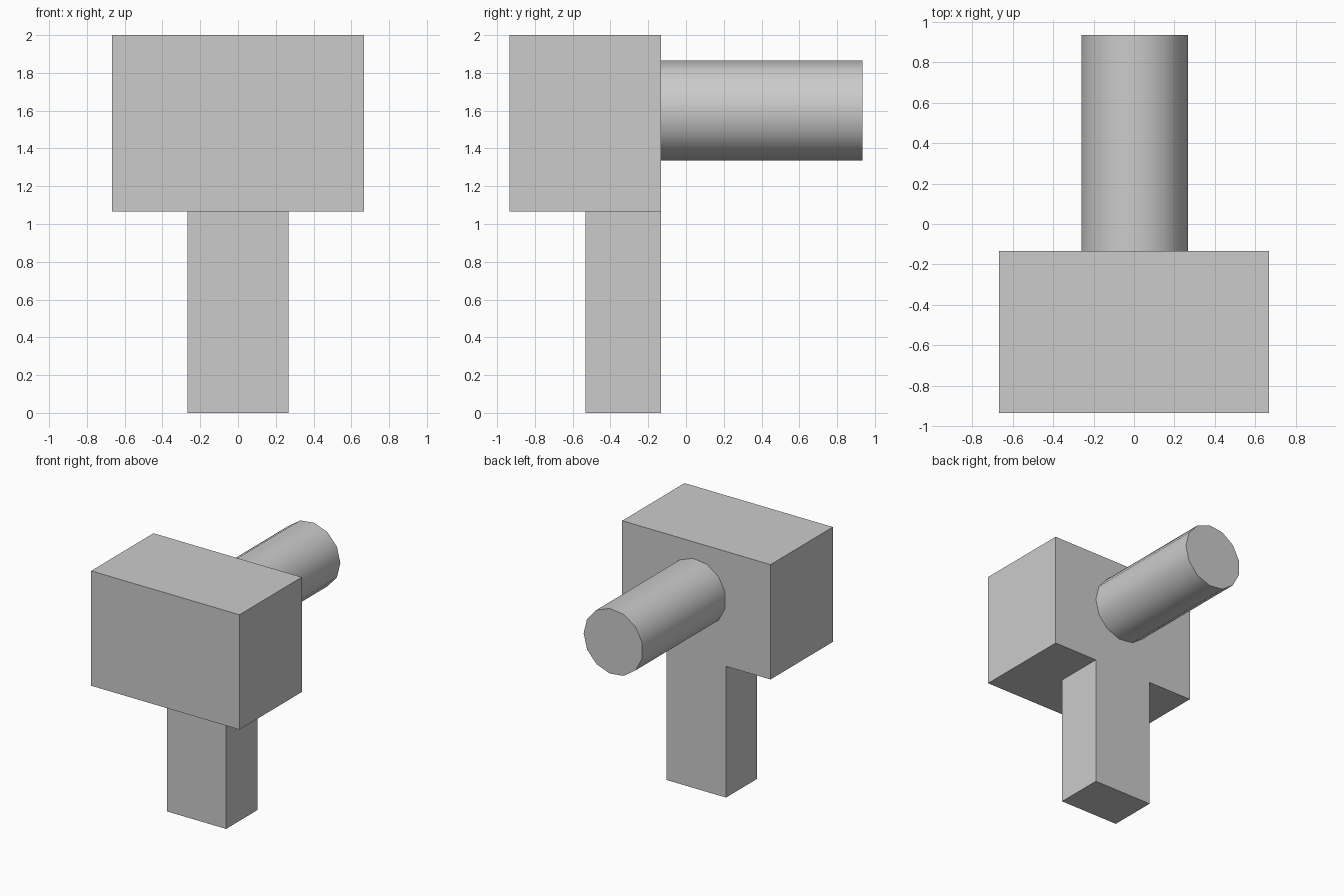
import bpy, bmesh, math
from mathutils import Vector

if "Cube" in bpy.data.objects:
    bpy.data.objects.remove(bpy.data.objects["Cube"])

U = 2 / 15  # model's modular unit


def extrude_profile(name, points, depth):
    """Fill a closed profile and extrude it along depth."""
    bm = bmesh.new()
    face = bm.faces.new([bm.verts.new(p) for p in points])
    out = bmesh.ops.extrude_face_region(bm, geom=[face], use_keep_orig=True)
    verts = [g for g in out["geom"] if isinstance(g, bmesh.types.BMVert)]
    bmesh.ops.translate(bm, verts=verts, vec=Vector(depth))
    bmesh.ops.recalc_face_normals(bm, faces=bm.faces)
    mesh = bpy.data.meshes.new(name)
    bm.to_mesh(mesh)
    bm.free()
    obj = bpy.data.objects.new(name, mesh)
    bpy.context.collection.objects.link(obj)
    return obj


def block(name, half_width, y0, y1, z0, z1):
    w = half_width
    return extrude_profile(name, [(-w, y0, z0), (w, y0, z0), (w, y1, z0), (-w, y1, z0)],
                           (0, 0, z1 - z0))


# Main body and upright grip
block("body", 5 * U, -7 * U, -U, 8 * U, 15 * U)
block("grip", 2 * U, -4 * U, -U, 0, 8 * U)

# Thirteen-sided barrel pointing back, first vertex on +x
SIDES, R = 13, 2 * U
ring = [(R * math.cos(a), -U, 12 * U + R * math.sin(a))
        for a in (math.tau * i / SIDES for i in range(SIDES))]
barrel = extrude_profile("barrel", ring, (0, 8 * U, 0))
bpy.context.view_layer.objects.active = barrel
barrel.select_set(True)
bpy.ops.object.shade_smooth_by_angle(angle=math.radians(35))
